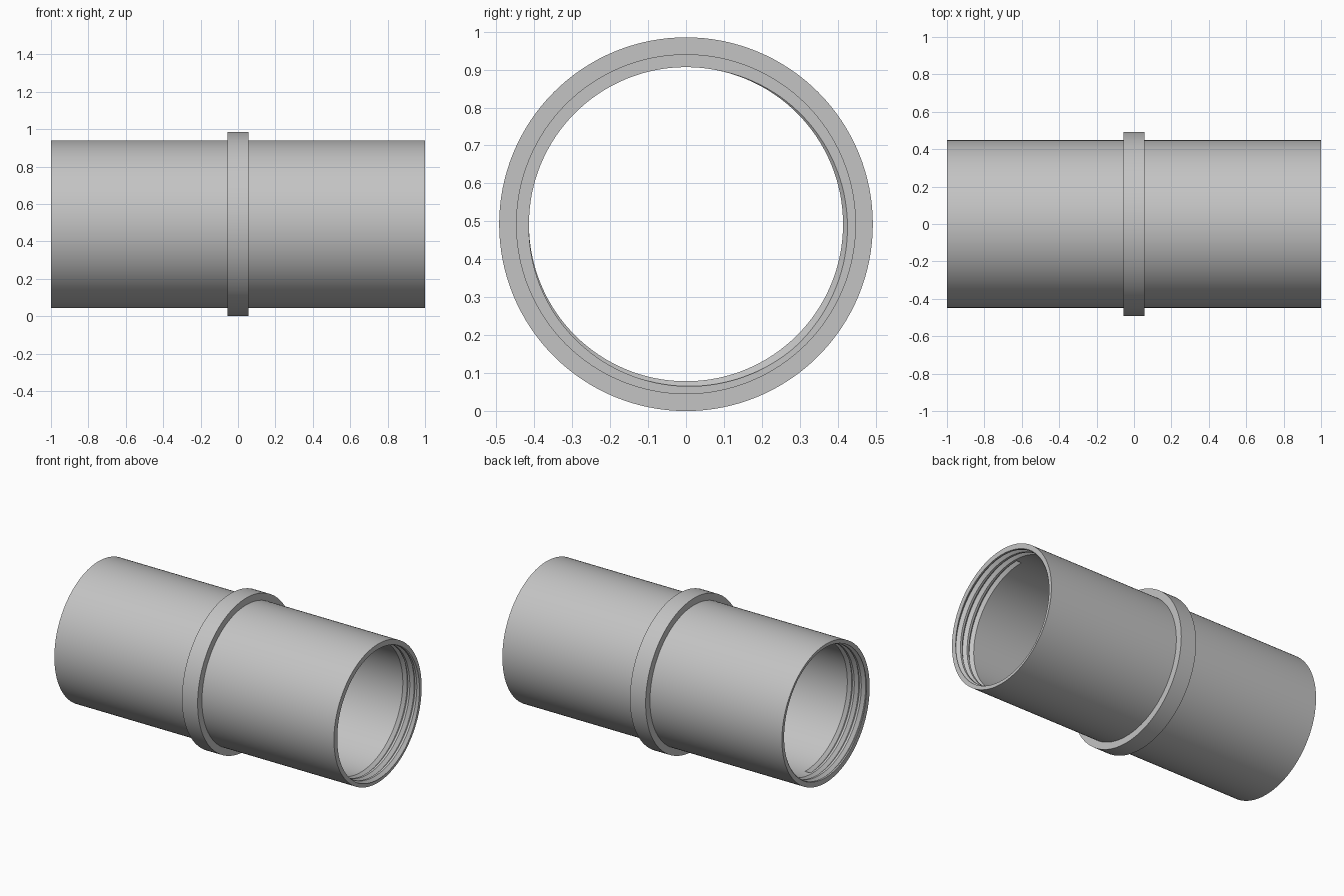
import bpy, bmesh, math
from mathutils import Matrix

if "Cube" in bpy.data.objects:
    bpy.data.objects.remove(bpy.data.objects["Cube"])

SIDES = 128
R_OUT, R_BORE, R_COLLAR = 0.448, 0.414, 0.4925
COLLAR_W = 0.056                         # half width of the collar
PITCH, HALF_V, DEPTH = 0.05, 0.018, 0.019  # thread groove
START = math.pi / 2                      # angle of the blunt groove end
CZ = R_COLLAR                            # axis height

grey = bpy.data.materials.new("grey_plastic")
grey.diffuse_color = (0.55, 0.55, 0.55, 1)
grey.use_nodes = True
grey.node_tree.nodes["Principled BSDF"].inputs["Base Color"].default_value = grey.diffuse_color


def point(x, r, i):
    a = START + 2 * math.pi * i / SIDES
    return (x, r * math.cos(a), r * math.sin(a))


def loft(bm, columns):
    """Join neighbouring radial profiles around the x axis."""
    rows = [[bm.verts.new(point(x, r, i)) for x, r in col]
            for i, col in enumerate(columns)]
    for a, b in zip(rows, rows[1:]):
        for j in range(len(a) - 1):
            bm.faces.new((a[j], a[j + 1], b[j + 1], b[j]))


def finish(bm, name):
    bmesh.ops.remove_doubles(bm, verts=bm.verts, dist=1e-5)
    bmesh.ops.translate(bm, verts=bm.verts, vec=(0, 0, CZ))
    mesh = bpy.data.meshes.new(name)
    bm.to_mesh(mesh)
    bm.free()
    mesh.materials.append(grey)
    ob = bpy.data.objects.new(name, mesh)
    bpy.context.collection.objects.link(ob)
    bpy.ops.object.select_all(action='DESELECT')
    ob.select_set(True)
    bpy.context.view_layer.objects.active = ob
    bpy.ops.object.shade_smooth_by_angle(angle=math.radians(30))


def groove_centre(i, turn):
    return 1 - PITCH * (940 / 360 - i / SIDES - turn)


def half_profile(i):
    """Bore with helical V groove, then end rim, then outer wall."""
    centres = [groove_centre(i, k) for k in range(3)]

    def radius(x):
        return R_BORE + max([0] + [DEPTH * (1 - abs(x - c) / HALF_V) for c in centres])

    xs = [0, 0.8]
    for c in centres:
        xs += [min(1, c - HALF_V), min(1, c), min(1, c + HALF_V)]
    xs.append(1)
    return [(x, radius(x)) for x in xs] + [(1, R_OUT), (COLLAR_W, R_OUT)]


# Two threaded tube halves, the second turned half a revolution about y
for name, turn in (("right_threaded_tube", 0), ("left_threaded_tube", math.pi)):
    bm = bmesh.new()
    loft(bm, [half_profile(i) for i in range(SIDES + 1)])
    # blunt wall closing the inner end of the groove
    c = groove_centre(0, 0)
    bm.faces.new([bm.verts.new(point(x, r, 0)) for x, r in
                  ((c - HALF_V, R_BORE), (c + HALF_V, R_BORE), (c, R_BORE + DEPTH))])
    bmesh.ops.transform(bm, matrix=Matrix.Rotation(turn, 4, 'Y'), verts=bm.verts)
    finish(bm, name)

# Middle collar
bm = bmesh.new()
loft(bm, [[(COLLAR_W, R_OUT), (COLLAR_W, R_COLLAR),
           (-COLLAR_W, R_COLLAR), (-COLLAR_W, R_OUT)]] * (SIDES + 1))
finish(bm, "middle_collar")
